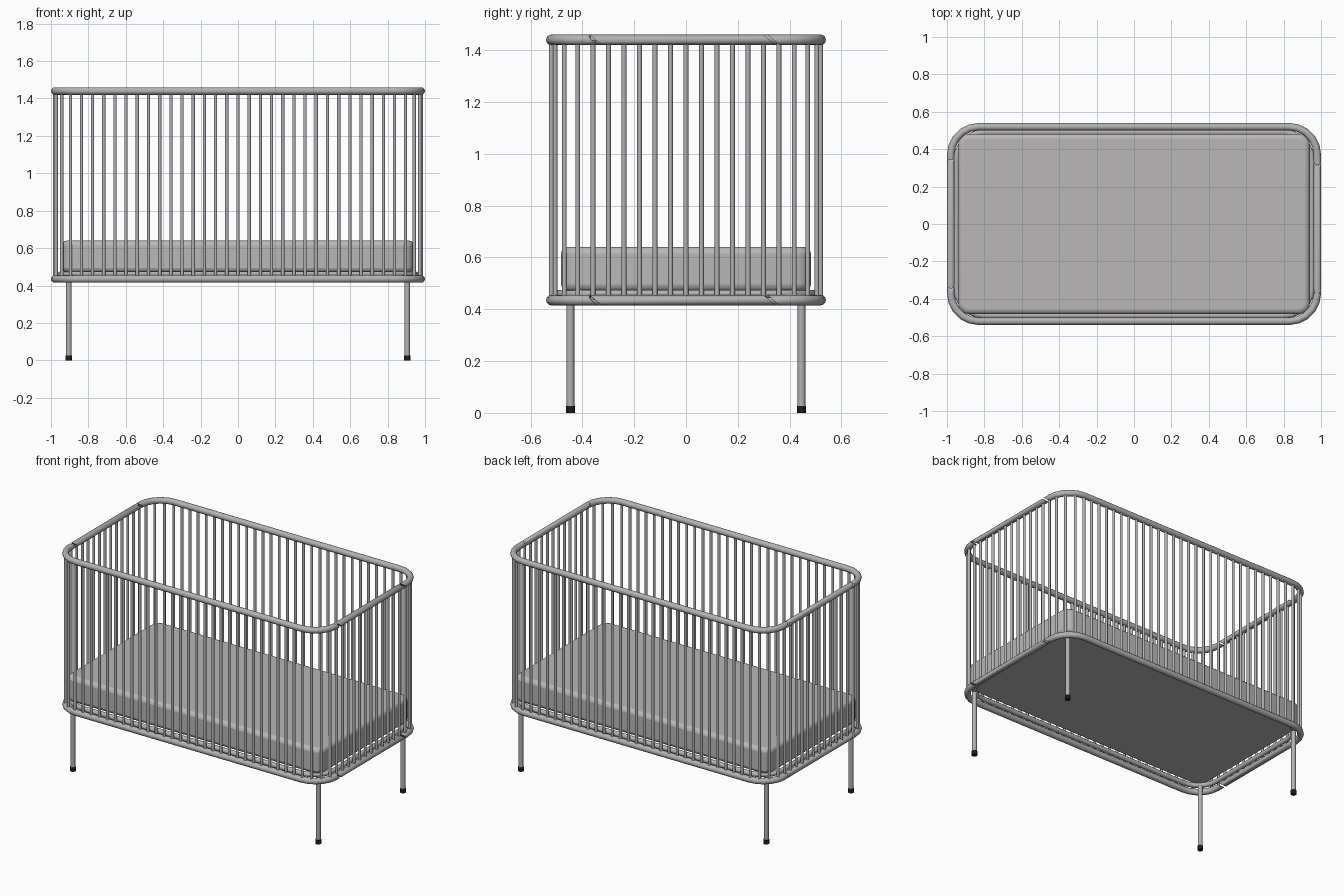
import bpy, bmesh
from math import pi, cos, sin
from mathutils import Vector

cube = bpy.data.objects.get("Cube")
if cube:
    bpy.data.objects.remove(cube, do_unlink=True)


def material(name, color):
    m = bpy.data.materials.new(name)
    m.use_nodes = True
    m.diffuse_color = (*color, 1)
    m.node_tree.nodes["Principled BSDF"].inputs["Base Color"].default_value = (*color, 1)
    return m


METAL = material("grey metal", (0.45, 0.45, 0.45))
FABRIC = material("warm grey fabric", (0.49, 0.475, 0.48))
RUBBER = material("black rubber", (0.012, 0.012, 0.012))


def finish(name, bm, mat):
    bmesh.ops.recalc_face_normals(bm, faces=bm.faces)
    mesh = bpy.data.meshes.new(name)
    bm.to_mesh(mesh)
    bm.free()
    mesh.materials.append(mat)
    obj = bpy.data.objects.new(name, mesh)
    bpy.context.collection.objects.link(obj)
    bpy.ops.object.select_all(action='DESELECT')
    bpy.context.view_layer.objects.active = obj
    obj.select_set(True)
    bpy.ops.object.shade_smooth_by_angle(angle=pi / 4)
    return obj


def tube(name, path, radius, z, closed=False, slant=0.0, sides=12):
    """Sweep a circle along a flat path; slant shears the two open ends."""
    bm = bmesh.new()
    pts = [Vector((x, y, z)) for x, y in path]
    n = len(pts)
    rings = []
    for i, p in enumerate(pts):
        before = pts[i - 1] if closed or i else p
        after = pts[(i + 1) % n] if closed or i < n - 1 else p
        along = (after - before).normalized()
        out = Vector((along.y, -along.x, 0))
        is_end = not closed and i in (0, n - 1)
        ring = []
        for k in range(sides):
            a = 2 * pi * k / sides
            v = p + out * cos(a) * radius + Vector((0, 0, sin(a) * radius))
            if is_end:
                v.y -= slant * sin(a) * radius
            ring.append(bm.verts.new(v))
        rings.append(ring)
    for i in range(n if closed else n - 1):
        a, b = rings[i], rings[(i + 1) % n]
        for k in range(sides):
            j = (k + 1) % sides
            bm.faces.new((a[k], a[j], b[j], b[k]))
    if not closed:
        bm.faces.new(rings[0])
        bm.faces.new(rings[-1])
    return finish(name, bm, METAL)


def corner(hx, hy, r, start, steps):
    """Points of one rounded corner, counter-clockwise from a start angle."""
    mid = start + pi / 4
    cx = (hx - r) * (1 if cos(mid) > 0 else -1)
    cy = (hy - r) * (1 if sin(mid) > 0 else -1)
    angles = [start + pi / 2 * i / steps for i in range(steps + 1)]
    return [(cx + r * cos(a), cy + r * sin(a)) for a in angles]


def rounded_rect(hx, hy, r, steps):
    return [p for q in range(4) for p in corner(hx, hy, r, q * pi / 2, steps)]


def rod(bm, x, y, radius, z0, z1, sides):
    made = bmesh.ops.create_cone(bm, cap_ends=True, segments=sides, radius1=radius,
                                 radius2=radius, depth=z1 - z0)
    bmesh.ops.translate(bm, verts=made["verts"], vec=(x, y, (z0 + z1) / 2))


# Upper and lower rails: two long bent pieces and two end pieces with slanted joints
HX, HY, R = 0.98, 0.52, 0.15
TUBE, GAP = 0.02, 0.008
NEAR, FAR = 0.33, -0.40
for level, z in (("upper", 1.44), ("lower", 0.435)):
    for side, s in (("back", 1), ("front", -1)):
        path = ([(HX, NEAR + GAP)] + corner(HX, HY, R, 0, 5)
                + corner(HX, HY, R, pi / 2, 5) + [(-HX, -FAR + GAP)])
        # the joint on the far end sits just inside the bend
        path[-1] = (-HX, 0.37 - 0.005)
        path = [(s * x, s * y) for x, y in path]
        tube(f"{level}_{side}_rail", path, TUBE, z, slant=1.2)
    for side, s in (("left", 1), ("right", -1)):
        path = [(s * HX, s * (-0.37 + 0.005 + 2 * GAP)), (s * HX, s * (NEAR - GAP))]
        tube(f"{level}_{side}_end_rail", path, TUBE, z, slant=1.2)

# Bars spaced evenly along the rail line
bars = bmesh.new()
outline = [Vector(p) for p in rounded_rect(HX, HY, R, 24)]
outline = [Vector((HX, 0))] + outline + [Vector((HX, 0))]
lengths = [(b - a).length for a, b in zip(outline, outline[1:])]
COUNT = 96
step = sum(lengths) / COUNT
seg, passed = 0, 0.0
for i in range(COUNT):
    while passed + lengths[seg] < i * step - 1e-6:
        passed += lengths[seg]
        seg += 1
    t = (i * step - passed) / lengths[seg]
    p = outline[seg].lerp(outline[seg + 1], t)
    rod(bars, p.x, p.y, 0.009, 0.435, 1.44, 10)
finish("bars", bars, METAL)

# Inner support frame under the mattress
tube("support_frame", rounded_rect(0.95, 0.49, R, 6), 0.016, 0.459, closed=True)

# Legs and feet
for fx, fy, name in ((1, -1, "front_left"), (-1, -1, "front_right"),
                     (1, 1, "back_left"), (-1, 1, "back_right")):
    leg = bmesh.new()
    rod(leg, fx * 0.905, fy * 0.446, 0.015, 0.02, 0.46, 14)
    finish(f"{name}_leg", leg, METAL)
    foot = bmesh.new()
    rod(foot, fx * 0.905, fy * 0.446, 0.018, 0.0, 0.027, 14)
    finish(f"{name}_foot", foot, RUBBER)

# Mattress: rounded outline raised, with softened upper and lower edges
bm = bmesh.new()
base = bm.faces.new([bm.verts.new((x, y, 0.47)) for x, y in rounded_rect(0.94, 0.482, 0.06, 5)])
top = bmesh.ops.extrude_face_region(bm, geom=[base], use_keep_orig=True)
bmesh.ops.translate(bm, vec=(0, 0, 0.17),
                    verts=[v for v in top["geom"] if isinstance(v, bmesh.types.BMVert)])
mattress = finish("mattress", bm, FABRIC)
soft = mattress.modifiers.new("soft edges", 'BEVEL')
soft.width = 0.025
soft.segments = 3
soft.limit_method = 'ANGLE'
soft.angle_limit = pi / 3
